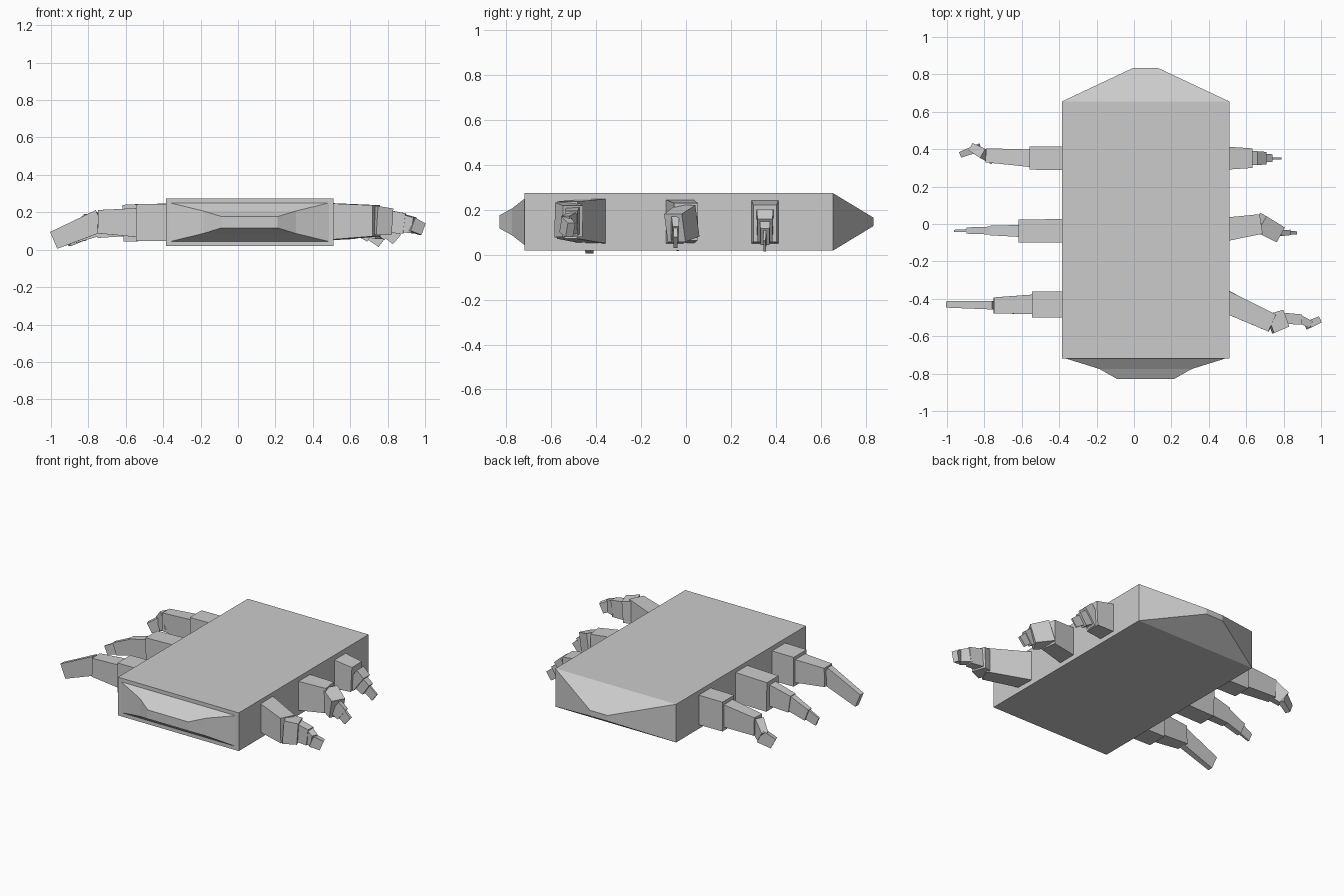
import bpy
import bmesh
from mathutils import Vector

cube = bpy.data.objects.get("Cube")
if cube:
    bpy.data.objects.remove(cube, do_unlink=True)

COLOUR = (0.6, 0.6, 0.6, 1)
grey = bpy.data.materials.new("plain grey")
grey.use_nodes = True
grey.diffuse_color = COLOUR
grey.node_tree.nodes["Principled BSDF"].inputs["Base Color"].default_value = COLOUR


def rectangle(centre, across, upward):
    """Four corners around a centre, from two half-side vectors."""
    return [centre - across - upward, centre + across - upward,
            centre + across + upward, centre - across + upward]


def loft(name, rings):
    """Join four-cornered rings into a closed, flat-sided solid."""
    bm = bmesh.new()
    loops = [[bm.verts.new(point) for point in ring] for ring in rings]
    for near, far in zip(loops, loops[1:]):
        for i in range(4):
            j = (i + 1) % 4
            bm.faces.new((near[i], near[j], far[j], far[i]))
    bm.faces.new(loops[0])
    bm.faces.new(loops[-1])
    bmesh.ops.recalc_face_normals(bm, faces=bm.faces)
    mesh = bpy.data.meshes.new(name)
    bm.to_mesh(mesh)
    bm.free()
    mesh.materials.append(grey)
    bpy.context.collection.objects.link(bpy.data.objects.new(name, mesh))


def body_ring(y, half_width, half_height):
    return rectangle(Vector((0.062, y, 0.147)),
                     Vector((half_width, 0, 0)), Vector((0, 0, half_height)))


def limb(name, joints, widths, shrink, root_taper, tip_taper):
    """Chain of tapered boxes; every segment is lower than the one before."""
    points = [Vector(joint) for joint in joints]
    height = 0.1
    taper = root_taper
    for number, (start, end, width) in enumerate(zip(points, points[1:], widths)):
        along = (end - start).normalized()
        side = along.cross(Vector((0, 0, 1))).normalized() * width
        upward = side.cross(along).normalized() * height
        # Begin slightly inside the previous segment
        loft(f"{name}_segment_{number + 1}", [
            rectangle(start - along * 0.015, side, upward),
            rectangle(end, side * taper, upward * taper),
        ])
        height *= shrink
        taper = tip_taper


# Body slab with a stepped snout and a wedge tail
loft("body", [
    body_ring(-0.83, 0.15, 0.03),
    body_ring(-0.775, 0.247, 0.06),
    body_ring(-0.72, 0.424, 0.103),
    body_ring(-0.72, 0.448, 0.128),
    body_ring(0.655, 0.448, 0.128),
    body_ring(0.835, 0.065, 0.019),
])

# Left limbs narrow quickly from the root
left = {"root_taper": 0.83, "tip_taper": 0.9}
limb("front_left_limb",
     [(0.48, -0.41, 0.15), (0.74, -0.53, 0.155), (0.81, -0.505, 0.15),
      (0.89, -0.51, 0.14), (0.94, -0.535, 0.13), (0.985, -0.515, 0.11)],
     widths=(0.06, 0.053, 0.03, 0.022, 0.02), shrink=0.78, **left)
limb("middle_left_limb",
     [(0.48, -0.03, 0.148), (0.68, 0, 0.148), (0.77, -0.05, 0.12),
      (0.81, -0.047, 0.09), (0.85, -0.047, 0.055)],
     widths=(0.064, 0.05, 0.016, 0.009), shrink=0.72, **left)
limb("back_left_limb",
     [(0.48, 0.352, 0.148), (0.63, 0.352, 0.14), (0.67, 0.352, 0.11),
      (0.715, 0.352, 0.08), (0.77, 0.35, 0.04)],
     widths=(0.063, 0.037, 0.023, 0.006), shrink=0.7, **left)

# Right limbs have square roots and longer fingers
right = {"root_taper": 0.98, "tip_taper": 0.8}
limb("front_right_limb",
     [(-0.36, -0.43, 0.145), (-0.545, -0.43, 0.145), (-0.75, -0.435, 0.15),
      (-0.985, -0.43, 0.05)],
     widths=(0.07, 0.053, 0.022), shrink=0.78, **right)
limb("middle_right_limb",
     [(-0.36, -0.037, 0.148), (-0.615, -0.037, 0.142), (-0.76, -0.035, 0.12),
      (-0.88, -0.035, 0.075), (-0.95, -0.037, 0.045)],
     widths=(0.063, 0.032, 0.021, 0.008), shrink=0.72, **right)
limb("back_right_limb",
     [(-0.36, 0.352, 0.145), (-0.56, 0.352, 0.145), (-0.79, 0.367, 0.135),
      (-0.85, 0.4, 0.085), (-0.915, 0.375, 0.05)],
     widths=(0.063, 0.047, 0.028, 0.02), shrink=0.76, **right)
